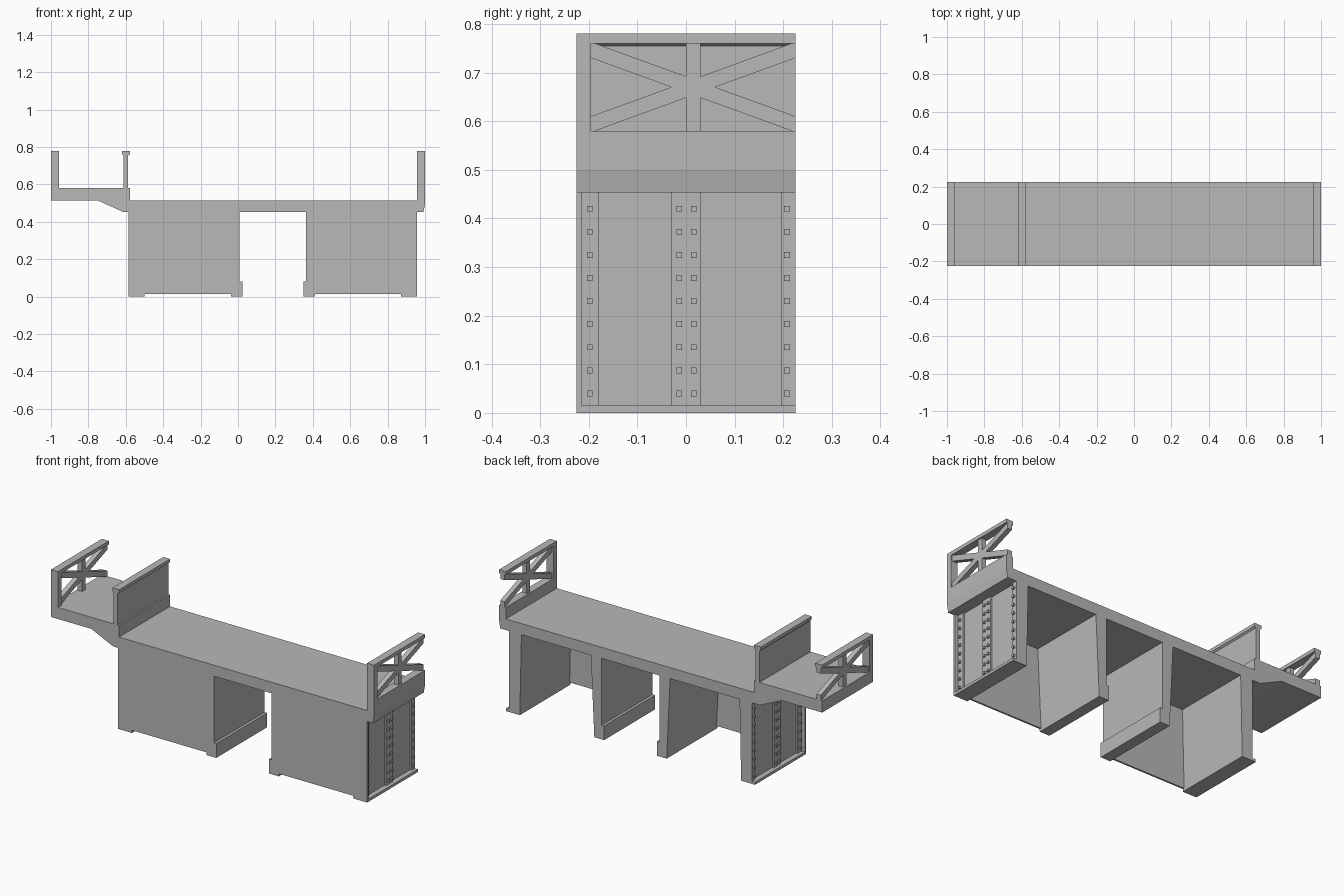
import bpy
import bmesh

cube = bpy.data.objects.get("Cube")
if cube:
    bpy.data.objects.remove(cube, do_unlink=True)

grey = bpy.data.materials.new("concrete grey")
grey.use_nodes = True
colour = (0.48, 0.48, 0.48, 1)
grey.diffuse_color = colour
grey.node_tree.nodes["Principled BSDF"].inputs["Base Color"].default_value = colour

FRONT, BACK = -0.225, 0.225
BAY_CENTRE = 0.186


def add_prism(bm, outline, start, end, axis):
    """Extrude an (x, z) outline along y, or a (y, z) outline along x."""
    def point(p, t):
        return (p[0], t, p[1]) if axis == "y" else (t, p[0], p[1])
    rings = [[bm.verts.new(point(p, t)) for p in outline] for t in (start, end)]
    bm.faces.new(rings[0])
    bm.faces.new(rings[1])
    n = len(outline)
    for i in range(n):
        j = (i + 1) % n
        bm.faces.new((rings[0][i], rings[0][j], rings[1][j], rings[1][i]))


def rect(a0, a1, b0, b1):
    return [(a0, b0), (a1, b0), (a1, b1), (a0, b1)]


def make(name, prisms, mirrored=False):
    """Each prism is (outline, start, end, axis)."""
    bm = bmesh.new()
    for p in prisms:
        add_prism(bm, *p)
    bmesh.ops.recalc_face_normals(bm, faces=bm.faces)
    mesh = bpy.data.meshes.new(name)
    bm.to_mesh(mesh)
    bm.free()
    mesh.materials.append(grey)
    obj = bpy.data.objects.new(name, mesh)
    bpy.context.collection.objects.link(obj)
    if mirrored:
        obj.location.x = BAY_CENTRE
        obj.modifiers.new("Mirror", "MIRROR").use_mirror_merge = False
    return obj


# Deck with raised walkway on one edge and a chamfered fascia on the other
deck = [(-1, 0.515), (-0.75, 0.515), (-0.615, 0.453), (0.992, 0.453), (1, 0.5),
        (1, 0.58), (0.957, 0.58), (0.957, 0.515), (-0.578, 0.515),
        (-0.578, 0.58), (-1, 0.58)]
make("deck", [(deck, FRONT, BACK, "y")])

# Dividing wall with a wider cap
divider = [(-0.613, 0.58), (-0.587, 0.58), (-0.587, 0.755), (-0.578, 0.762),
           (-0.578, 0.78), (-0.62, 0.78), (-0.62, 0.762), (-0.613, 0.755)]
make("dividing_wall", [(divider, FRONT, BACK, "y")])

# Cross-braced parapets: end post, top rail, centre post and two diagonals
brace = [(-0.195, 0.73), (-0.195, 0.76), (-0.187, 0.76),
         (BACK, 0.61), (BACK, 0.58), (0.217, 0.58)]
cross_brace = [(y, 1.34 - z) for y, z in brace]


def parapet(name, x0, x1):
    inset = 0.008
    make(name + "_frame", [
        (rect(FRONT, -0.195, 0.58, 0.78), x0, x1, "x"),
        (rect(-0.195, BACK, 0.76, 0.78), x0, x1, "x")])
    make(name + "_centre_post", [(rect(0, 0.03, 0.58, 0.76), x0 + inset, x1 - inset, "x")])
    make(name + "_braces", [(b, x0 + inset, x1 - inset, "x")
                            for b in (brace, cross_brace)])


parapet("left_parapet", 0.957, 1)
parapet("right_parapet", -1, -0.957)

# Front walls of the two bays
make("front_wall", [(rect(0.2, 0.771, 0.015, 0.453), FRONT, -0.215, "y")], True)

# Inner piers, widening to the top, with a projecting foot
inner_pier = [(0.163, 0), (0.224, 0), (0.245, 0.453), (0.178, 0.453),
              (0.178, 0.08), (0.163, 0.08)]
make("inner_pier", [(inner_pier, FRONT, BACK, "y")], True)

# Outer piers with a bottom lip and recessed outer face
outer_pier = [(0.685, 0), (0.771, 0), (0.771, 0.015), (0.741, 0.015),
              (0.741, 0.453), (0.675, 0.453)]
make("outer_pier", [(outer_pier, FRONT, BACK, "y")], True)

# Riveted steel flanges in the recess
flanges = [(-0.215, -0.18), (-0.03, 0.03), (0.195, BACK)]
make("flange", [(rect(a, b, 0.015, 0.453), 0.741, 0.751, "x") for a, b in flanges], True)

rivets = []
for y in (-0.198, -0.014, 0.016, 0.208):
    for row in range(9):
        z = 0.04 + row * 0.0475
        rivets.append((rect(y - 0.006, y + 0.006, z - 0.006, z + 0.006), 0.751, 0.761, "x"))
make("rivets", rivets, True)
